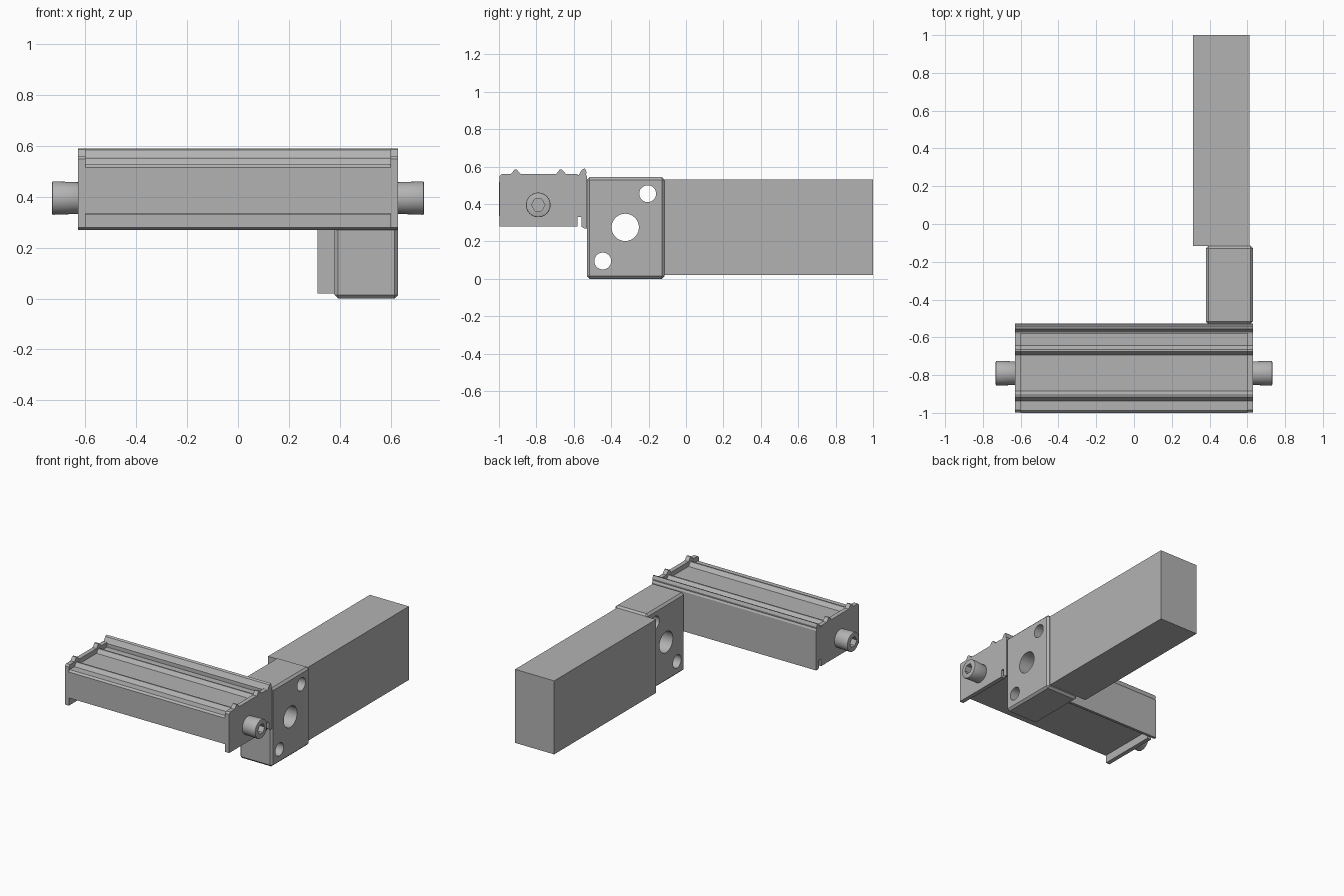
import bpy, bmesh, math
from mathutils import Matrix, Vector

cube = bpy.data.objects.get("Cube")
if cube:
    bpy.data.objects.remove(cube, do_unlink=True)

grey = bpy.data.materials.new("plain grey")
grey.use_nodes = True
COLOUR = (0.45, 0.45, 0.45, 1)
grey.diffuse_color = COLOUR
grey.node_tree.nodes["Principled BSDF"].inputs["Base Color"].default_value = COLOUR


def finish(name, bm):
    bmesh.ops.recalc_face_normals(bm, faces=bm.faces)
    mesh = bpy.data.meshes.new(name)
    bm.to_mesh(mesh)
    bm.free()
    mesh.materials.append(grey)
    obj = bpy.data.objects.new(name, mesh)
    bpy.context.collection.objects.link(obj)
    return obj


def extrude_x(name, profile, x0, x1):
    """Closed (y, z) profile swept from x0 to x1."""
    bm = bmesh.new()
    face = bm.faces.new([bm.verts.new((x0, y, z)) for y, z in profile])
    swept = bmesh.ops.extrude_face_region(bm, geom=[face])["geom"]
    verts = [v for v in swept if isinstance(v, bmesh.types.BMVert)]
    bmesh.ops.translate(bm, verts=verts, vec=(x1 - x0, 0, 0))
    return finish(name, bm)


def box(name, low, high):
    (x0, y0, z0), (x1, y1, z1) = low, high
    return extrude_x(name, [(y0, z0), (y1, z0), (y1, z1), (y0, z1)], x0, x1)


def rod(name, x0, x1, y, z, r0, r1, sides=48):
    """Round or polygonal bar along x, r0 at x0 and r1 at x1."""
    bm = bmesh.new()
    place = Matrix.Translation(((x0 + x1) / 2, y, z)) @ Matrix.Rotation(math.pi / 2, 4, 'Y')
    bmesh.ops.create_cone(bm, cap_ends=True, segments=sides, radius1=r0,
                          radius2=r1, depth=x1 - x0, matrix=place)
    return finish(name, bm)


def apply_modifier(obj, mod):
    bpy.ops.object.select_all(action='DESELECT')
    obj.select_set(True)
    bpy.context.view_layer.objects.active = obj
    bpy.ops.object.modifier_apply(modifier=mod.name)


def cut(obj, cutter):
    mod = obj.modifiers.new("cut", 'BOOLEAN')
    mod.solver = 'EXACT'
    mod.object = cutter
    apply_modifier(obj, mod)
    bpy.data.objects.remove(cutter, do_unlink=True)


def bevel(obj, width, segments=1):
    mod = obj.modifiers.new("bevel", 'BEVEL')
    mod.width = width
    mod.segments = segments
    mod.limit_method = 'ANGLE'
    mod.angle_limit = math.radians(50)
    apply_modifier(obj, mod)


def smooth(obj):
    bpy.ops.object.select_all(action='DESELECT')
    obj.select_set(True)
    bpy.context.view_layer.objects.active = obj
    bpy.ops.object.shade_smooth_by_angle(angle=math.radians(30))


def ridged(front, back, bottom, top):
    """Rectangular section with two small ridges on its top."""
    points = [(front, bottom), (front, top - 0.012), (front + 0.012, top)]
    for mid in (-0.91, -0.668):
        points += [(mid - 0.026, top), (mid - 0.006, top + 0.025),
                   (mid + 0.004, top + 0.025), (mid + 0.026, top)]
    return points + [(back, top), (back, bottom)]


# Crossbar: ridged body, tall rear wall, end plates and cap screws
extrude_x("crossbar_body", ridged(-1.0, -0.555, 0.335, 0.527), -0.6, 0.6)
extrude_x("crossbar_rear_wall", [
    (-0.56, 0.28), (-0.56, 0.33), (-0.58, 0.33), (-0.58, 0.553), (-0.572, 0.557),
    (-0.556, 0.584), (-0.54, 0.59), (-0.532, 0.57), (-0.535, 0.557),
    (-0.528, 0.545), (-0.528, 0.27), (-0.545, 0.27)], -0.63, 0.63)

for side, label in ((1, "left"), (-1, "right")):
    plate = ridged(-0.997, -0.58, 0.28, 0.56)
    extrude_x(label + "_end_plate", plate, *sorted((side * 0.6, side * 0.63)))
    inner, outer = side * 0.62, side * 0.732
    radii = (0.062, 0.066) if side > 0 else (0.066, 0.062)
    screw = rod(label + "_cap_screw", *sorted((inner, outer)), -0.79, 0.395, *radii)
    bevel(screw, 0.006, 2)
    cut(screw, rod("socket_cutter", *sorted((side * 0.68, side * 0.76)),
                   -0.79, 0.395, 0.036, 0.036, 6))
    smooth(screw)

# Bracket: chamfered block with three through holes
bracket = box("bracket", (0.38, -0.53, 0), (0.63, -0.115, 0.543))
bevel(bracket, 0.014)
for y, z, radius in ((-0.325, 0.275, 0.073), (-0.205, 0.455, 0.045), (-0.445, 0.095, 0.045)):
    cut(bracket, rod("hole_cutter", 0.2, 0.8, y, z, radius, radius))
smooth(bracket)

# Long rear block
box("rear_block", (0.312, -0.117, 0.02), (0.612, 1.0, 0.53))
